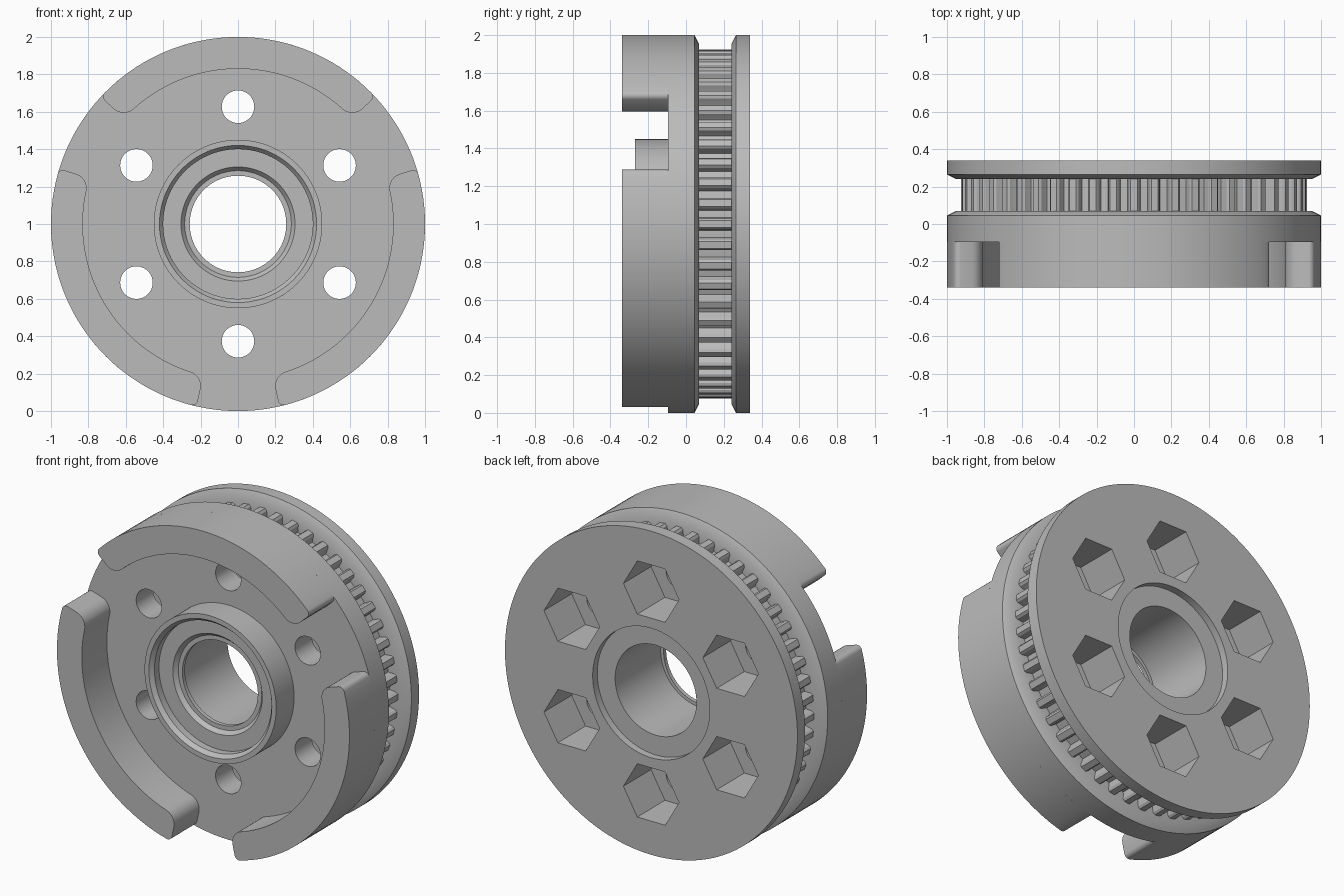
import bpy, bmesh
from math import sin, cos, pi, radians

cube = bpy.data.objects.get("Cube")
if cube:
    bpy.data.objects.remove(cube, do_unlink=True)

grey = bpy.data.materials.new("plain grey")
grey.use_nodes = True
grey.diffuse_color = (0.5, 0.5, 0.5, 1)
grey.node_tree.nodes["Principled BSDF"].inputs["Base Color"].default_value = (0.5, 0.5, 0.5, 1)


def make(name, bm):
    bmesh.ops.recalc_face_normals(bm, faces=bm.faces)
    mesh = bpy.data.meshes.new(name)
    bm.to_mesh(mesh)
    bm.free()
    mesh.materials.append(grey)
    obj = bpy.data.objects.new(name, mesh)
    bpy.context.collection.objects.link(obj)
    return obj


def smooth(obj):
    bpy.ops.object.select_all(action='DESELECT')
    obj.select_set(True)
    bpy.context.view_layer.objects.active = obj
    bpy.ops.object.shade_smooth_by_angle(angle=radians(30))


def polar(radius, angle, y):
    return (radius * cos(angle), y, 1 + radius * sin(angle))


def prism(bm, outline, y0, y1):
    """Extrude an outline of (x, z) points along y."""
    a = [bm.verts.new((x, y0, z)) for x, z in outline]
    b = [bm.verts.new((x, y1, z)) for x, z in outline]
    n = len(outline)
    bm.faces.new(a)
    bm.faces.new(b[::-1])
    for i in range(n):
        j = (i + 1) % n
        bm.faces.new((a[i], b[i], b[j], a[j]))


def lathe(profile, steps):
    """Turn a closed (radius, y) profile about the wheel axis."""
    bm = bmesh.new()
    rings = [[bm.verts.new(polar(r, 2 * pi * i / steps, y)) for r, y in profile]
             for i in range(steps)]
    n = len(profile)
    for i in range(steps):
        p, q = rings[i], rings[(i + 1) % steps]
        for k in range(n):
            m = (k + 1) % n
            bm.faces.new((p[k], q[k], q[m], p[m]))
    return bm


# Wheel body: face plate, hub ring, stepped bore, belt groove and flanges
FACE, BACK, ROOT = -0.095, 0.34, 0.87
body = make("wheel_body", lathe([
    (1, FACE), (1, 0.045), (0.95, 0.07), (ROOT, 0.07),
    (ROOT, 0.24), (0.95, 0.24), (1, 0.265), (1, BACK),
    (0.4, BACK), (0.4, 0.295), (0.278, 0.295), (0.278, -0.15),
    (0.258, -0.15), (0.258, -0.175), (0.285, -0.175), (0.305, -0.2),
    (0.4, -0.2), (0.4, -0.245), (0.42, -0.27), (0.45, -0.27), (0.45, FACE),
], 144))


# Bolt holes and hexagonal nut pockets
def cutter(name, radius, sides, y0, y1):
    bm = bmesh.new()
    for k in range(6):
        a = pi / 2 + k * pi / 3
        cx, cz = 0.627 * cos(a), 1 + 0.627 * sin(a)
        prism(bm, [(cx + radius * cos(2 * pi * i / sides), cz + radius * sin(2 * pi * i / sides))
                   for i in range(sides)], y0, y1)
    obj = make(name, bm)
    obj.hide_render = True
    return obj


cutters = [cutter("nut_pocket_cutter", 0.19, 6, 0.07, 0.5),
           cutter("bolt_hole_cutter", 0.087, 40, -0.3, 0.2)]
bpy.context.view_layer.objects.active = body
for c in cutters:
    mod = body.modifiers.new(c.name, 'BOOLEAN')
    mod.operation = 'DIFFERENCE'
    mod.solver = 'EXACT'
    mod.object = c
    bpy.ops.object.modifier_apply(modifier=mod.name)
    bpy.data.objects.remove(c, do_unlink=True)
smooth(body)

# Belt teeth in the groove
TEETH = 52
bm = bmesh.new()
for t in range(TEETH):
    mid = 2 * pi * t / TEETH
    section = [(ROOT - 0.01, -0.036), (ROOT + 0.01, -0.031), (0.912, -0.028), (0.925, -0.018)]
    section += [(r, -s) for r, s in reversed(section)]
    prism(bm, [(r * cos(mid + s / r), 1 + r * sin(mid + s / r)) for r, s in section], 0.065, 0.245)
smooth(make("belt_teeth", bm))


# Three raised rim arcs with rounded ends
def rim_arc(name, centre):
    half, inner, c_in, c_out = radians(47.2), 0.83, 0.075, 0.03
    end = []                                   # (radius, angle) from inner to outer side
    for i in range(9):
        t = i / 8 * pi / 2
        end.append((inner + c_in * (1 - cos(t)), half - c_in * (1 - sin(t)) / 0.87))
    for i in range(6):
        t = i / 5 * pi / 2
        end.append((1 - c_out * (1 - sin(t)), half - c_out * (1 - cos(t)) / 0.98))
    steps = 36
    inner_side, outer_side = end[0][1], end[-1][1]
    loop = end[:]
    loop += [(1, outer_side * (1 - 2 * i / steps)) for i in range(1, steps)]
    loop += [(r, -a) for r, a in reversed(end)]
    loop += [(inner, -inner_side * (1 - 2 * i / steps)) for i in range(1, steps)]
    bm = bmesh.new()
    prism(bm, [(r * cos(centre + a), 1 + r * sin(centre + a)) for r, a in loop], BACK * -1, FACE)
    smooth(make(name, bm))


for name, degrees in (("top_rim_arc", 90), ("right_rim_arc", 210), ("left_rim_arc", 330)):
    rim_arc(name, radians(degrees))
